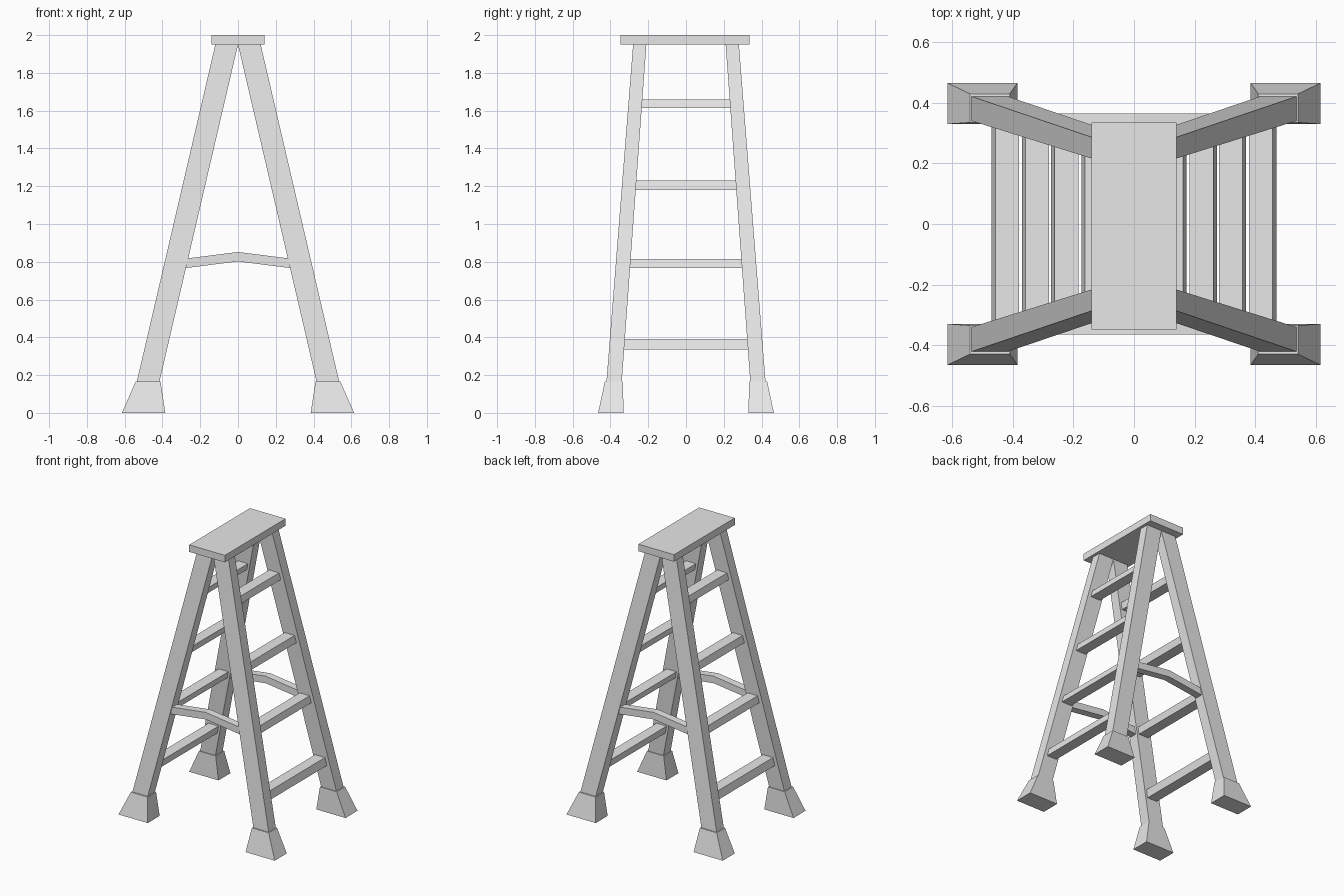
import bpy
import bmesh

cube = bpy.data.objects.get("Cube")
if cube:
    bpy.data.objects.remove(cube, do_unlink=True)

grey = bpy.data.materials.new("plain_grey")
grey.use_nodes = True
grey.diffuse_color = (0.8, 0.8, 0.8, 1)
grey.node_tree.nodes["Principled BSDF"].inputs["Base Color"].default_value = (0.8, 0.8, 0.8, 1)


def loft(name, rings):
    """Closed solid through a list of four-cornered rings."""
    bm = bmesh.new()
    loops = [[bm.verts.new(p) for p in ring] for ring in rings]
    bm.faces.new(loops[0])
    bm.faces.new(loops[-1])
    for a, b in zip(loops, loops[1:]):
        for i in range(4):
            j = (i + 1) % 4
            bm.faces.new((a[i], a[j], b[j], b[i]))
    bmesh.ops.recalc_face_normals(bm, faces=bm.faces)
    mesh = bpy.data.meshes.new(name)
    bm.to_mesh(mesh)
    bm.free()
    mesh.materials.append(grey)
    obj = bpy.data.objects.new(name, mesh)
    bpy.context.collection.objects.link(obj)
    return obj


def rect(x0, x1, y0, y1, z, sx=1, sy=1):
    return [(sx * x, sy * y, z) for x, y in ((x0, y0), (x1, y0), (x1, y1), (x0, y1))]


TOP, SLOPE = 1.95, 0.233          # leg top height and sideways splay


def leg_ring(z, sx, sy):
    drop = TOP - z
    x = SLOPE * drop
    return rect(x, x + 0.12, 0.21 + 0.073 * drop, 0.28 + 0.079 * drop, z, sx, sy)


# Top step
loft("top_step", [rect(-0.14, 0.14, -0.348, 0.335, TOP),
                  rect(-0.14, 0.14, -0.348, 0.335, 2.0)])

# Splayed legs with flared feet
for sx, side in ((1, "left"), (-1, "right")):
    for sy, end in ((-1, "front"), (1, "back")):
        loft(f"{end}_{side}_leg", [leg_ring(0.1, sx, sy), leg_ring(TOP, sx, sy)])
        loft(f"{end}_{side}_foot", [rect(0.385, 0.615, 0.33, 0.465, 0, sx, sy),
                                    rect(0.41, 0.542, 0.335, 0.43, 0.165, sx, sy)])

    # Rungs slanted with the legs
    for n, (low, high) in enumerate(((0.335, 0.39), (0.767, 0.815), (1.18, 1.23), (1.613, 1.66))):
        reach = 0.225 + 0.073 * (TOP - low)
        rings = []
        for z in (low, high):
            x = SLOPE * (TOP - z) + 0.016
            rings.append(rect(x, x + 0.078, -reach, reach, z, sx))
        loft(f"{side}_rung_{n + 1}", rings)

# Bent spreader braces between the two sides
for sy, end in ((-1, "front"), (1, "back")):
    rings = []
    for x, z in ((-0.29, 0.765), (0, 0.802), (0.29, 0.765)):
        rings.append([(x, sy * y, z + dz) for y, dz in
                      ((0.31, 0), (0.364, 0), (0.364, 0.05), (0.31, 0.05))])
    loft(f"{end}_brace", rings)
